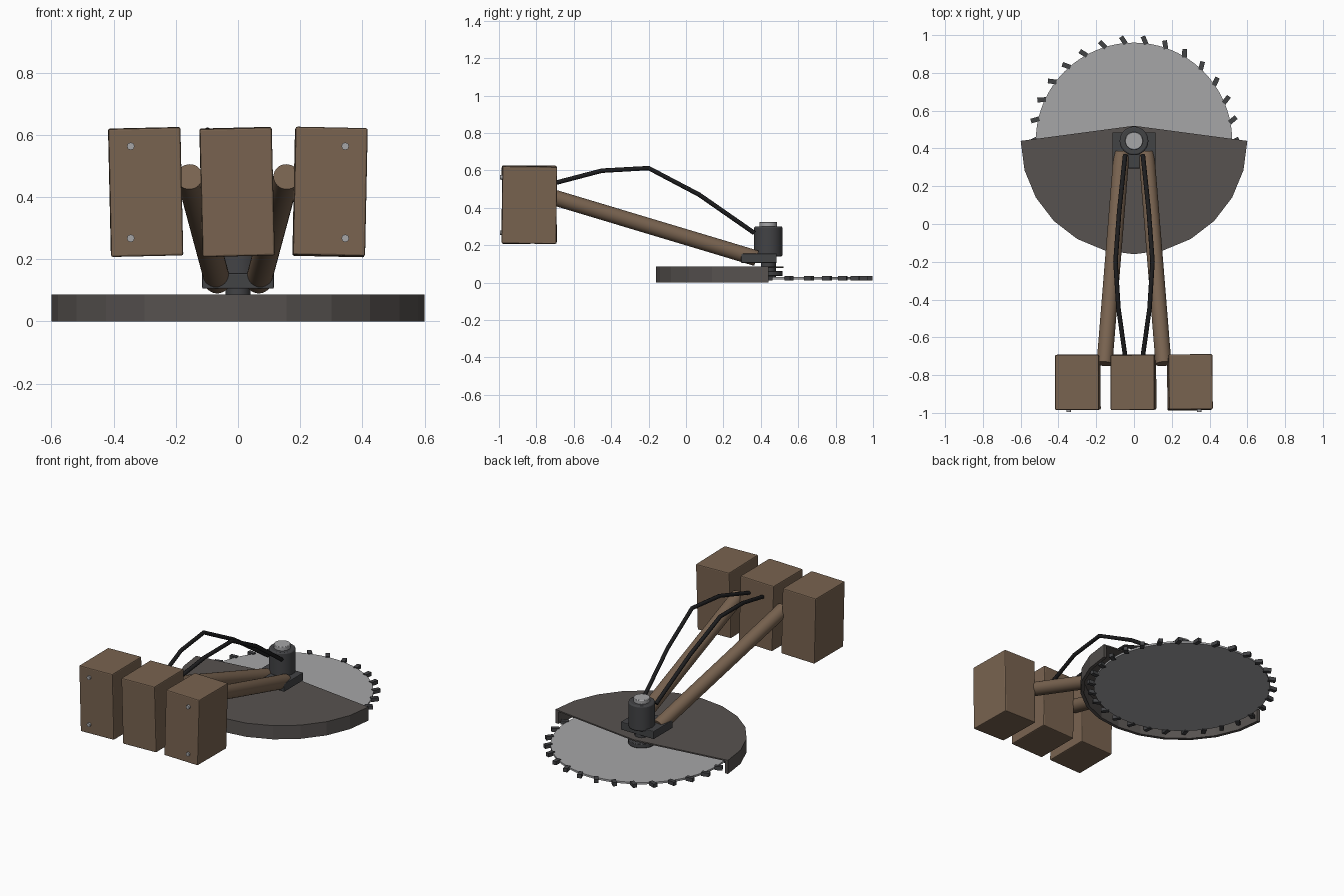
import bpy, bmesh
from math import sin, cos, radians
from mathutils import Vector, Matrix

if "Cube" in bpy.data.objects:
    bpy.data.objects.remove(bpy.data.objects["Cube"])

HUB_Y = 0.44


def material(name, rgb):
    m = bpy.data.materials.new(name)
    m.diffuse_color = (*rgb, 1)
    m.use_nodes = True
    m.node_tree.nodes["Principled BSDF"].inputs["Base Color"].default_value = m.diffuse_color
    return m


BROWN = material("brown_paint", (0.19, 0.125, 0.08))
GUARD = material("guard_steel", (0.095, 0.085, 0.08))
DARK = material("dark_metal", (0.055, 0.056, 0.06))
STEEL = material("bright_steel", (0.38, 0.38, 0.39))
RUBBER = material("black_rubber", (0.012, 0.012, 0.013))


def finish(name, bm, mat, bevel=0, smooth=False):
    bmesh.ops.recalc_face_normals(bm, faces=bm.faces)
    me = bpy.data.meshes.new(name)
    bm.to_mesh(me)
    bm.free()
    me.materials.append(mat)
    ob = bpy.data.objects.new(name, me)
    bpy.context.collection.objects.link(ob)
    if bevel:
        b = ob.modifiers.new("bevel", 'BEVEL')
        b.width, b.segments = bevel, 2
        b.limit_method = 'ANGLE'
    if smooth:
        bpy.ops.object.select_all(action='DESELECT')
        bpy.context.view_layer.objects.active = ob
        ob.select_set(True)
        bpy.ops.object.shade_smooth_by_angle(angle=radians(35))
    return ob


def box(name, center, size, mat, bevel=0, rot=(0, 0, 0)):
    bm = bmesh.new()
    bmesh.ops.create_cube(bm, size=1)
    bmesh.ops.scale(bm, vec=size, verts=bm.verts)
    ob = finish(name, bm, mat, bevel)
    ob.location = center
    ob.rotation_euler = [radians(a) for a in rot]
    return ob


def rod(name, a, b, radius, mat, segs=32, bevel=0):
    a, b = Vector(a), Vector(b)
    bm = bmesh.new()
    bmesh.ops.create_cone(bm, cap_ends=True, segments=segs, radius1=radius,
                          radius2=radius, depth=(b - a).length)
    turn = (b - a).to_track_quat('Z', 'Y').to_matrix().to_4x4()
    bmesh.ops.transform(bm, verts=bm.verts,
                        matrix=Matrix.Translation((a + b) / 2) @ turn)
    return finish(name, bm, mat, bevel, smooth=True)


def prism(name, outline, z0, z1, mat):
    bm = bmesh.new()
    face = bm.faces.new([bm.verts.new((x, y, z0)) for x, y in outline])
    ext = bmesh.ops.extrude_face_region(bm, geom=[face])
    top = [v for v in ext["geom"] if isinstance(v, bmesh.types.BMVert)]
    bmesh.ops.translate(bm, verts=top, vec=(0, 0, z1 - z0))
    return finish(name, bm, mat)


def upright(name, z0, z1, radius, mat, segs=32, bevel=0):
    return rod(name, (0, HUB_Y, z0), (0, HUB_Y, z1), radius, mat, segs, bevel)


# Saw blade and its swept teeth
upright("saw_blade", 0.017, 0.029, 0.52, STEEL, 96)
bm = bmesh.new()
for i in range(30):
    a = radians(12 * i)
    place = (Matrix.Translation((0.535 * cos(a), HUB_Y + 0.535 * sin(a), 0.023))
             @ Matrix.Rotation(a + radians(28), 4, 'Z')
             @ Matrix.Diagonal((0.046, 0.025, 0.023, 1)))
    bmesh.ops.create_cube(bm, size=1, matrix=place)
finish("blade_teeth", bm, DARK)

# Half-round guard: thin top plate with a faceted skirt
def arc(r):
    return [(r * cos(radians(180 + 15 * i)), HUB_Y + r * sin(radians(180 + 15 * i)))
            for i in range(13)]


prism("guard_top", arc(0.6) + [(0, 0.52)], 0.078, 0.086, GUARD)
prism("guard_skirt", arc(0.6) + arc(0.58)[::-1], 0, 0.079, GUARD)

# Arbor, flange and motor
upright("arbor", 0.025, 0.15, 0.04, DARK)
upright("blade_flange", 0.036, 0.062, 0.077, DARK, bevel=0.003)
box("motor_mount", (0, 0.39, 0.13), (0.23, 0.19, 0.05), DARK, 0.004)
upright("motor_body", 0.14, 0.3, 0.076, DARK, bevel=0.008)
upright("motor_cap", 0.295, 0.324, 0.047, STEEL, bevel=0.003)

# Counterweight blocks, each leaning slightly
for name, x, rot in (("left_weight", -0.297, (0.2, -1.3, 0.2)),
                     ("middle_weight", -0.003, (0.3, -1.4, 0.2)),
                     ("right_weight", 0.296, (-0.7, 1.2, 0.4))):
    box(name, (x, -0.838, 0.416), (0.232, 0.292, 0.412), BROWN, 0.006, rot)

for side, s in (("left", -1), ("right", 1)):
    # Swing arms
    rod(side + "_arm", (s * 0.066, 0.375, 0.13), (s * 0.156, -0.74, 0.465), 0.042, BROWN)
    # Bolts on the outer weights
    for level, z in (("lower", 0.267), ("upper", 0.563)):
        rod(f"{side}_{level}_bolt", (s * 0.345, -0.96, z), (s * 0.345, -0.995, z),
            0.012, STEEL, 12)
    # Hoses running from motor to the middle weight
    cu = bpy.data.curves.new(side + "_hose", 'CURVE')
    cu.dimensions = '3D'
    cu.bevel_depth, cu.bevel_resolution = 0.012, 2
    cu.use_fill_caps = True
    path = [(0.047, 0.365, 0.265), (0.078, 0.07, 0.47), (0.098, -0.2, 0.612),
            (0.082, -0.45, 0.598), (0.045, -0.71, 0.53)]
    sp = cu.splines.new('POLY')
    sp.points.add(len(path) - 1)
    for p, (x, y, z) in zip(sp.points, path):
        p.co = (s * x, y, z, 1)
    cu.materials.append(RUBBER)
    bpy.context.collection.objects.link(bpy.data.objects.new(side + "_hose", cu))
